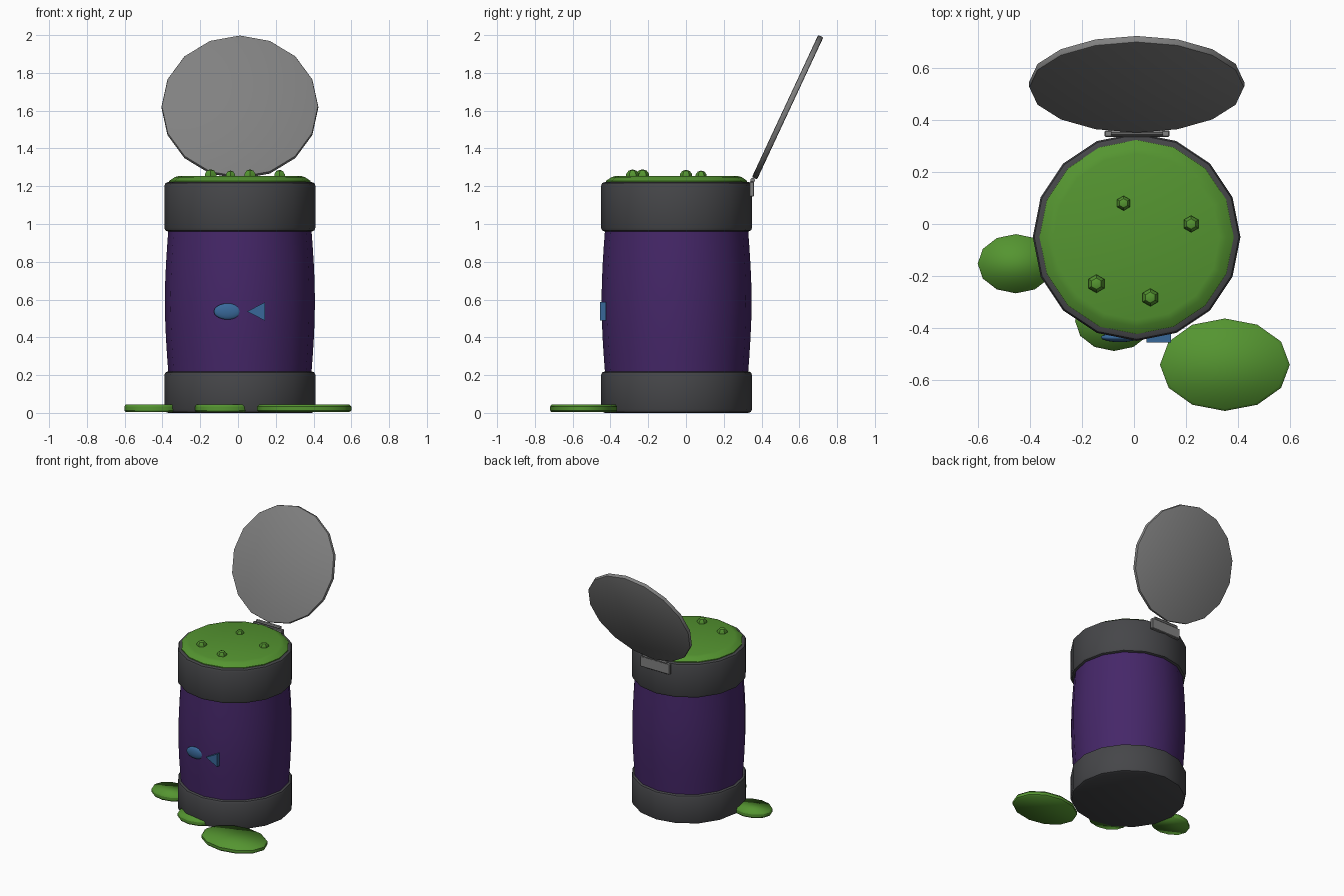
import bpy, bmesh, math
from mathutils import Matrix

if "Cube" in bpy.data.objects:
    bpy.data.objects.remove(bpy.data.objects["Cube"])


def material(name, rgb):
    m = bpy.data.materials.new(name)
    m.diffuse_color = (*rgb, 1)
    m.use_nodes = True
    m.node_tree.nodes["Principled BSDF"].inputs["Base Color"].default_value = m.diffuse_color
    return m


DARK = material("dark_metal", (0.06, 0.061, 0.066))
GREY = material("lid_metal", (0.22, 0.22, 0.22))
PURPLE = material("purple_paint", (0.06, 0.02, 0.14))
GREEN = material("slime", (0.09, 0.30, 0.03))
BLUE = material("blue_paint", (0.04, 0.14, 0.32))


def finish(name, bm, mat, loc=(0, 0, 0), rot=(0, 0, 0), scale=(1, 1, 1), angle=35):
    bmesh.ops.recalc_face_normals(bm, faces=bm.faces[:])
    me = bpy.data.meshes.new(name)
    bm.to_mesh(me)
    bm.free()
    ob = bpy.data.objects.new(name, me)
    bpy.context.collection.objects.link(ob)
    ob.location, ob.rotation_euler, ob.scale = loc, rot, scale
    me.materials.append(mat)
    bpy.ops.object.select_all(action='DESELECT')
    ob.select_set(True)
    bpy.context.view_layer.objects.active = ob
    if angle:
        bpy.ops.object.shade_smooth_by_angle(angle=math.radians(angle))
    return ob


def lathe(name, profile, sides, mat, **kw):
    # Stack of rings (radius, height) joined by quads and capped at both ends
    bm = bmesh.new()
    rings = [[bm.verts.new((r * math.cos(2 * math.pi * i / sides),
                            r * math.sin(2 * math.pi * i / sides), z))
              for i in range(sides)] for r, z in profile]
    for a, b in zip(rings, rings[1:]):
        for i in range(sides):
            j = (i + 1) % sides
            bm.faces.new((a[i], a[j], b[j], b[i]))
    bm.faces.new(rings[0])
    bm.faces.new(rings[-1])
    return finish(name, bm, mat, **kw)


def band(r, z0, z1, b):
    return [(r - b, z0), (r - b * 0.3, z0 + b * 0.3), (r, z0 + b),
            (r, z1 - b), (r - b * 0.3, z1 - b * 0.3), (r - b, z1)]


AXIS = (0.01, -0.05, 0)

# Barrel: bulging body between two metal bands
body = [(0.378 + 0.019 * math.sin(math.pi * t / 8), 0.2 + 0.78 * t / 8) for t in range(9)]
lathe("barrel_body", body, 16, PURPLE, loc=AXIS)
lathe("bottom_band", band(0.4, 0.0, 0.22, 0.02), 16, DARK, loc=AXIS)
lathe("top_band", band(0.4, 0.96, 1.222, 0.02), 16, DARK, loc=AXIS)

# Slime filling the top, with bubbles
lathe("slime_surface", [(0.374, 1.21), (0.374, 1.228), (0.345, 1.248), (0.32, 1.255)],
      16, GREEN, loc=AXIS)
for i, (x, y, r) in enumerate([(0.22, 0.0, 0.034), (-0.04, 0.08, 0.03),
                               (-0.145, -0.23, 0.037), (0.063, -0.283, 0.036)]):
    bm = bmesh.new()
    bmesh.ops.create_uvsphere(bm, u_segments=6, v_segments=5, radius=r)
    finish(f"bubble_{i + 1}", bm, GREEN, loc=(x, y, 1.253), rot=(0, 0, 0))

# Slime puddles on the floor
for i, (x, y, rx, ry) in enumerate([(0.35, -0.542, 0.25, 0.178),
                                    (-0.455, -0.153, 0.147, 0.114),
                                    (-0.077, -0.373, 0.15, 0.116)]):
    lathe(f"puddle_{i + 1}", [(0.96, 0.005), (1, 0.013), (1, 0.033), (0.95, 0.045)],
          12, GREEN, loc=(x, y, 0), scale=(rx, ry, 1))

# Open lid leaning back
lathe("lid", band(0.415, -0.015, 0.015, 0.007), 16, GREY,
      loc=(0.01, 0.538, 1.618), rot=(math.radians(65), 0, 0))

# Hinge plate and pin
bm = bmesh.new()
bmesh.ops.create_cube(bm, size=1, matrix=Matrix.Diagonal((0.25, 0.025, 0.08, 1)))
bmesh.ops.bevel(bm, geom=bm.edges[:], offset=0.004, segments=1, affect='EDGES')
finish("hinge_plate", bm, GREY, loc=(0.012, 0.348, 1.185))
lathe("hinge_pin", [(0.013, -0.1), (0.013, 0.1)], 8, GREY,
      loc=(0.012, 0.353, 1.232), rot=(0, math.pi / 2, 0))

# Painted fish emblem: oval body and triangular tail
bm = bmesh.new()
bmesh.ops.create_uvsphere(bm, u_segments=16, v_segments=10, radius=1)
finish("fish_body", bm, BLUE, loc=(-0.055, -0.437, 0.537), scale=(0.073, 0.018, 0.043))
bm = bmesh.new()
tail = bm.faces.new([bm.verts.new(p) for p in
                     ((0.048, -0.456, 0.537), (0.143, -0.456, 0.488), (0.143, -0.456, 0.586))])
ext = bmesh.ops.extrude_face_region(bm, geom=[tail], use_keep_orig=True)
bmesh.ops.translate(bm, vec=(0, 0.032, 0),
                    verts=[v for v in ext["geom"] if isinstance(v, bmesh.types.BMVert)])
finish("fish_tail", bm, BLUE, angle=0)
